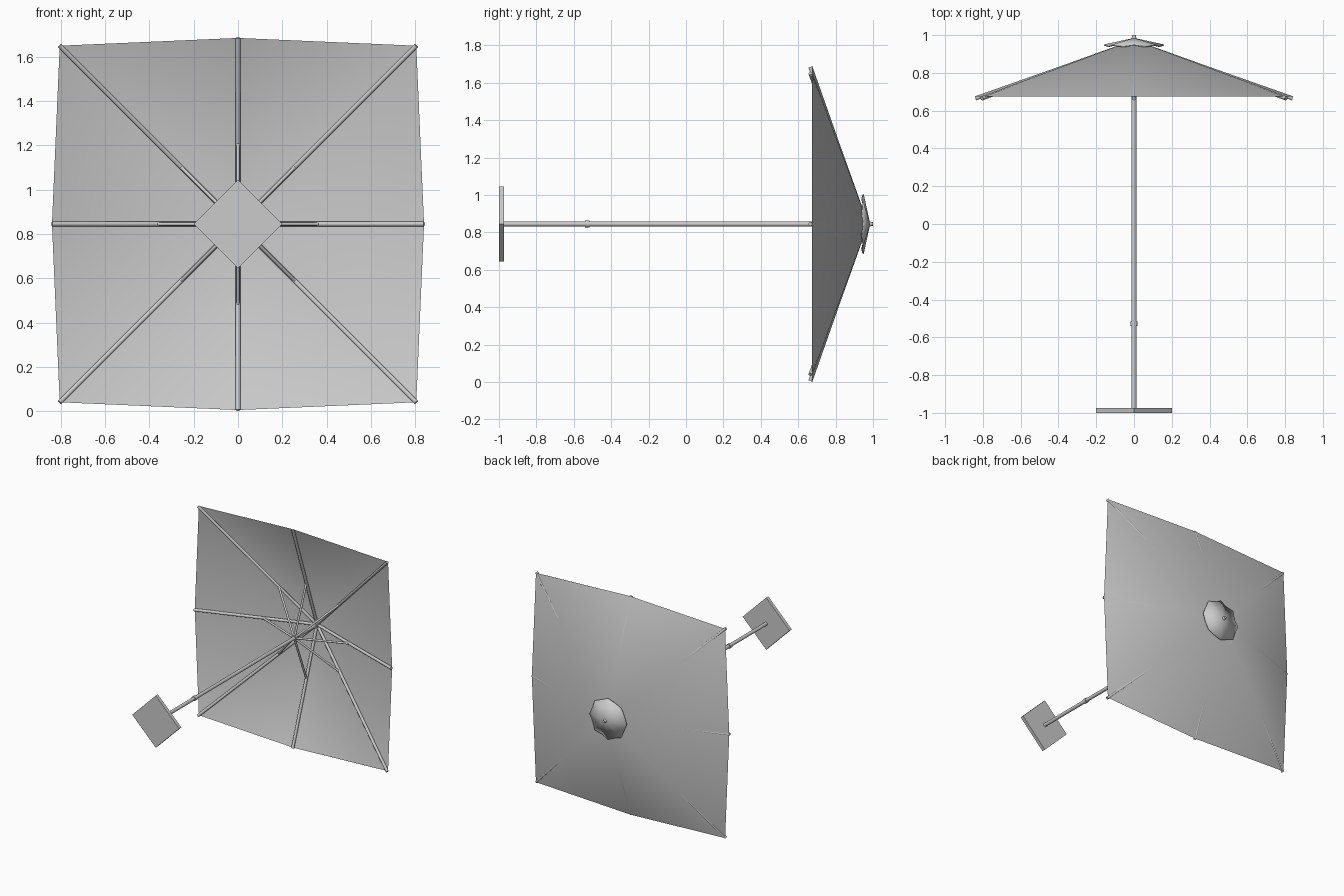
import bpy
import bmesh
from math import cos, sin, pi
from mathutils import Matrix, Vector

cube = bpy.data.objects.get("Cube")
if cube:
    bpy.data.objects.remove(cube, do_unlink=True)

CZ = 0.845            # height of the pole axis
EDGE, CORNER = 0.84, 0.805
RIM_Y, APEX_Y = 0.674, 0.975

grey = bpy.data.materials.new("plain grey")
grey.use_nodes = True
grey.diffuse_color = (0.6, 0.6, 0.6, 1)
grey.node_tree.nodes["Principled BSDF"].inputs["Base Color"].default_value = (0.6, 0.6, 0.6, 1)


def finish(name, bm, smooth=None):
    """Turn a bmesh into a named object, smooth below the given angle."""
    mesh = bpy.data.meshes.new(name)
    bm.to_mesh(mesh)
    bm.free()
    mesh.materials.append(grey)
    obj = bpy.data.objects.new(name, mesh)
    bpy.context.collection.objects.link(obj)
    if smooth:
        bpy.ops.object.select_all(action='DESELECT')
        obj.select_set(True)
        bpy.context.view_layer.objects.active = obj
        bpy.ops.object.shade_smooth_by_angle(angle=smooth)
    return obj


def rod(name, a, b, r1, r2=None, sides=12):
    """Round bar between two points."""
    a, b = Vector(a), Vector(b)
    turn = (b - a).to_track_quat('Z', 'Y').to_matrix().to_4x4()
    bm = bmesh.new()
    bmesh.ops.create_cone(bm, cap_ends=True, segments=sides, radius1=r1,
                          radius2=r1 if r2 is None else r2, depth=(b - a).length,
                          matrix=Matrix.Translation((a + b) / 2) @ turn)
    return finish(name, bm, 0.8)


def axis(y):
    return Vector((0, y, CZ))


def fan(bm, rim, tip):
    """Triangles from a closed rim to a tip, facing the back."""
    top = bm.verts.new(tip)
    ring = [bm.verts.new(p) for p in rim]
    for i, v in enumerate(ring):
        bm.faces.new((v, top, ring[(i + 1) % len(ring)]))
    bmesh.ops.recalc_face_normals(bm, faces=bm.faces)
    if sum(f.normal.y for f in bm.faces) < 0:
        bmesh.ops.reverse_faces(bm, faces=bm.faces)


# Foot plate, turned to stand on its corner
bm = bmesh.new()
side = 0.4 / 2 ** 0.5
bmesh.ops.create_cube(bm, size=1, matrix=Matrix.Translation(axis(-0.987))
                      @ Matrix.Rotation(pi / 4, 4, 'Y') @ Matrix.Diagonal((side, 0.026, side, 1)))
finish("foot_plate", bm)

# Pole with its joint collar, strut hub and rib crown
rod("pole", axis(-0.975), axis(0.975), 0.013, sides=16)
rod("pole_collar", axis(-0.54), axis(-0.515), 0.018, sides=16)
rod("strut_hub", axis(0.68), axis(0.705), 0.02, sides=16)
rod("rib_crown", axis(0.93), axis(0.955), 0.022, sides=16)

# Canopy sheet with eight panels
rim = []
for i in range(8):
    reach = CORNER * 2 ** 0.5 if i % 2 else EDGE
    rim.append(Vector((reach * cos(i * pi / 4), RIM_Y, CZ + reach * sin(i * pi / 4))))
bm = bmesh.new()
fan(bm, rim, axis(APEX_Y))
finish("canopy", bm, pi)

# Ribs under the canopy and struts from the hub
drop = Vector((0, -0.009, 0))
for i, end in enumerate(rim):
    outward = (end - axis(RIM_Y)).normalized()
    rib_start = axis(APEX_Y - 0.018) + outward * 0.01
    rod(f"rib_{i + 1}", rib_start, end + drop, 0.011, sides=8)
    share = 0.36 / (end - axis(RIM_Y)).length
    joint = axis(APEX_Y).lerp(end, share) + drop * 2
    rod(f"strut_{i + 1}", axis(0.69) + outward * 0.015, joint, 0.008, sides=8)

# Vent cap above the canopy, with a gently scalloped edge
bm = bmesh.new()
cap_rim = []
for i in range(16):
    reach, y = (0.145, 0.942) if i % 2 else (0.16, 0.95)
    cap_rim.append(axis(y) + Vector((cos(i * pi / 8), 0, sin(i * pi / 8))) * reach)
fan(bm, cap_rim, axis(0.985))
cap = finish("vent_cap", bm, 1.0)
thick = cap.modifiers.new("thickness", 'SOLIDIFY')
thick.thickness = 0.006

# Finial at the tip
rod("finial", axis(0.97), axis(1.0), 0.016, 0.009, sides=8)
